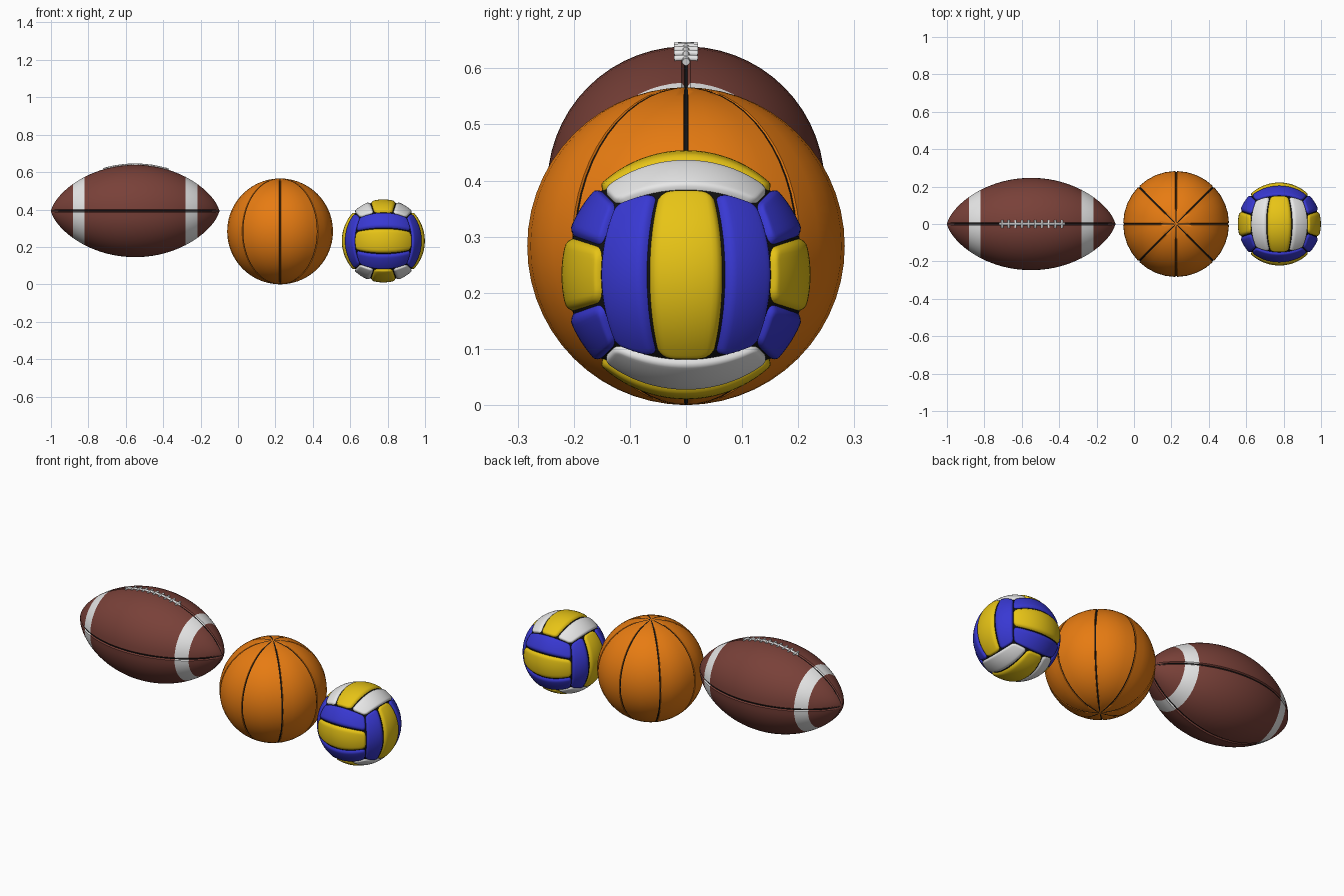
import bpy, bmesh, math
from mathutils import Vector

if "Cube" in bpy.data.objects:
    bpy.data.objects.remove(bpy.data.objects["Cube"])


def material(name, r, g, b):
    m = bpy.data.materials.new(name)
    m.diffuse_color = (r, g, b, 1)
    m.use_nodes = True
    m.node_tree.nodes["Principled BSDF"].inputs["Base Color"].default_value = m.diffuse_color
    return m


BROWN = material("brown leather", 0.19, 0.052, 0.04)
WHITE = material("white", 0.8, 0.8, 0.8)
BLACK = material("black seam", 0.006, 0.006, 0.006)
ORANGE = material("orange rubber", 0.8, 0.2, 0.006)
YELLOW = material("yellow panel", 0.8, 0.55, 0.008)
BLUE = material("blue panel", 0.04, 0.04, 0.65)


def finish(bm, name, mats, location, angle):
    me = bpy.data.meshes.new(name)
    bm.to_mesh(me)
    bm.free()
    for m in mats:
        me.materials.append(m)
    for p in me.polygons:
        p.use_smooth = True
    me.set_sharp_from_angle(angle=math.radians(angle))
    ob = bpy.data.objects.new(name, me)
    ob.location = location
    bpy.context.collection.objects.link(ob)
    return ob


def seamed_ball(name, profile, seams, fill, width, depth, floor, place, pick, mats, location):
    """Lathe a profile of (along, radius) with grooves running pole to pole."""
    bm = bmesh.new()
    step = 2 * math.pi / seams
    rings = []
    for a, r in profile:
        half = min(width / r, 0.3 * step)
        cut = min(depth, 0.3 * r)
        ring = []
        for s in range(seams):
            base = s * step
            cols = [(-floor * half, cut), (floor * half, cut)]
            cols += [(half + (step - 2 * half) * k / fill, 0) for k in range(fill + 1)]
            for ang, dip in cols:
                t = base + ang
                ring.append(bm.verts.new(place(a, (r - dip) * math.cos(t), (r - dip) * math.sin(t))))
        rings.append(ring)
    n, per = len(rings[0]), fill + 3
    for i in range(len(rings) - 1):
        mid = (profile[i][0] + profile[i + 1][0]) / 2
        for j in range(n):
            k = (j + 1) % n
            f = bm.faces.new((rings[i][j], rings[i][k], rings[i + 1][k], rings[i + 1][j]))
            f.material_index = pick(mid, j % per == 0)
    # close the poles
    bm.faces.new(rings[0])
    bm.faces.new(rings[-1])
    bmesh.ops.recalc_face_normals(bm, faces=bm.faces)
    return finish(bm, name, mats, location, 35)


# ---- American-style football, long axis along x ----
F_POS = Vector((-0.55, 0, 0.392))
F_LEN, F_RAD = 0.45, 0.247


def football_radius(x):
    return F_RAD * max(1 - (x / F_LEN) ** 2, 0) ** 0.68


xs = [F_LEN * math.sin(math.pi / 2 * (-1 + 2 * i / 44)) for i in range(45)]
xs = sorted(xs + [-0.333, -0.27, 0.27, 0.333])
seamed_ball("football_body", [(x, max(football_radius(x), 0.004)) for x in xs],
            4, 14, 0.008, 0.007, 0.35,
            lambda a, u, v: (a, u, v),
            lambda a, seam: 2 if seam else (1 if 0.27 < abs(a) < 0.333 else 0),
            [BROWN, WHITE, BLACK], F_POS)


def laces(name, paths, thick):
    cu = bpy.data.curves.new(name, 'CURVE')
    cu.dimensions = '3D'
    cu.bevel_depth = thick
    cu.bevel_resolution = 2
    cu.use_fill_caps = True
    for path in paths:
        sp = cu.splines.new('POLY')
        sp.points.add(len(path) - 1)
        for p, co in zip(sp.points, path):
            p.co = (*co, 1)
    cu.materials.append(WHITE)
    ob = bpy.data.objects.new(name, cu)
    ob.location = F_POS
    bpy.context.collection.objects.link(ob)
    bpy.ops.object.select_all(action='DESELECT')
    ob.select_set(True)
    bpy.context.view_layer.objects.active = ob
    bpy.ops.object.convert(target='MESH')
    bpy.ops.object.shade_smooth_by_angle(angle=math.radians(50))


# cross bars wrap over the top seam, one long strand runs below them
bars = []
for i in range(10):
    x = -0.155 + i * 0.0355
    r = football_radius(x) + 0.002
    bars.append([(x, y, math.sqrt(r * r - y * y)) for y in (-0.021, -0.011, 0, 0.011, 0.021)])
laces("football_lace_bars", bars, 0.006)
strand = [-0.17 + 0.35 * i / 16 for i in range(17)]
laces("football_lace_strand", [[(x, 0, football_radius(x)) for x in strand]], 0.007)

# ---- basketball, eight panels meeting at top and bottom ----
B_RAD = 0.283
thetas = [0.03] + [math.pi * i / 28 for i in range(1, 28)] + [math.pi - 0.03]
seamed_ball("basketball_body",
            [(-B_RAD * math.cos(t), B_RAD * math.sin(t)) for t in thetas],
            8, 4, 0.0045, 0.005, 0.8,
            lambda a, u, v: (u, v, a),
            lambda a, seam: 1 if seam else 0,
            [ORANGE, BLACK], (0.225, 0, B_RAD))

# ---- volleyball: black core with 18 padded panels on a cube layout ----
V_POS, V_RAD = (0.777, 0, 0.232), 0.222
bm = bmesh.new()
bmesh.ops.create_uvsphere(bm, u_segments=64, v_segments=40, radius=0.2125)
finish(bm, "volleyball_core", [BLACK], V_POS, 40)


def edge_distance(u, v, hu, hv, r):
    """Distance inside a rounded rectangle."""
    qu, qv = abs(u) - hu + r, abs(v) - hv + r
    return r - math.hypot(max(qu, 0), max(qv, 0)) - min(max(qu, qv), 0)


def add_panel(bm, normal, along, across, centre, nu=40, nv=18):
    grid = []
    for i in range(nu + 1):
        u = math.sin(math.pi / 2 * (2 * i / nu - 1))
        row = []
        for j in range(nv + 1):
            v = math.sin(math.pi / 2 * (2 * j / nv - 1)) / 3
            d = edge_distance(u, v, 1, 1 / 3, 0.17)
            drop = min(0.013 * (1 - min(d / 0.1, 1)) ** 2, 0.017)
            p = (normal + along * u + across * (v + centre)).normalized()
            row.append(bm.verts.new(p * (V_RAD - drop)))
        grid.append(row)
    flip = along.cross(across).dot(normal) < 0
    for i in range(nu):
        for j in range(nv):
            q = [grid[i][j], grid[i + 1][j], grid[i + 1][j + 1], grid[i][j + 1]]
            bm.faces.new(q[::-1] if flip else q)


X, Y, Z = Vector((1, 0, 0)), Vector((0, 1, 0)), Vector((0, 0, 1))
layouts = [(X, Z, Y, "blue"), (Y, X, Z, "blue"), (Z, Y, X, "white")]
panels = {"yellow": bmesh.new(), "blue": bmesh.new(), "white": bmesh.new()}
for normal, along, across, outer in layouts:
    for side in (-1, 1):
        for c in (-1, 0, 1):
            add_panel(panels[outer if c else "yellow"], normal * side, along, across, c * 2 / 3)
for colour, mat in (("yellow", YELLOW), ("blue", BLUE), ("white", WHITE)):
    finish(panels[colour], "volleyball_" + colour + "_panels", [mat], V_POS, 60)
